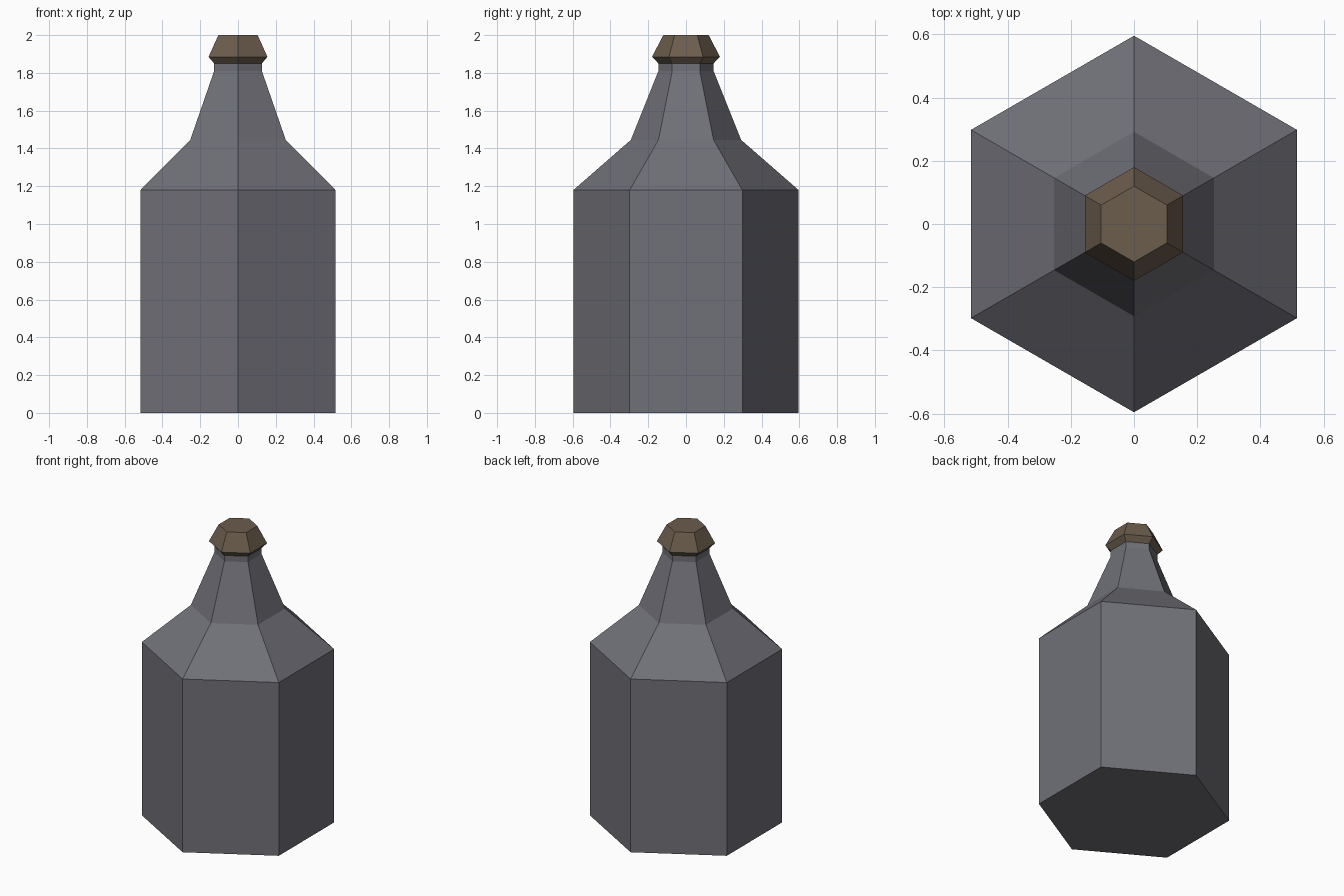
import bpy, bmesh, math

if "Cube" in bpy.data.objects:
    bpy.data.objects.remove(bpy.data.objects["Cube"])


def material(name, rgb):
    m = bpy.data.materials.new(name)
    m.diffuse_color = (*rgb, 1.0)
    m.use_nodes = True
    m.node_tree.nodes["Principled BSDF"].inputs["Base Color"].default_value = m.diffuse_color
    return m


def lathe_hex(name, profile, mat, sides=6):
    """Stack of hexagonal rings (radius, height), capped at both ends."""
    bm = bmesh.new()
    rings = []
    for r, z in profile:
        rings.append([bm.verts.new((r * math.cos(a), r * math.sin(a), z))
                      for a in (math.pi / 2 + 2 * math.pi * i / sides for i in range(sides))])
    for lo, hi in zip(rings, rings[1:]):
        for i in range(sides):
            j = (i + 1) % sides
            bm.faces.new((lo[i], lo[j], hi[j], hi[i]))
    bm.faces.new(rings[0][::-1])
    bm.faces.new(rings[-1])
    bmesh.ops.recalc_face_normals(bm, faces=bm.faces)
    mesh = bpy.data.meshes.new(name)
    bm.to_mesh(mesh)
    bm.free()
    mesh.materials.append(mat)
    obj = bpy.data.objects.new(name, mesh)
    bpy.context.collection.objects.link(obj)
    return obj


glass = material("grey glass", (0.162, 0.162, 0.188))
cork = material("brown cork", (0.150, 0.109, 0.074))

# Bottle: straight body, sloped shoulder, tapered neck, short lip
lathe_hex("bottle", [(0.596, 0), (0.596, 1.18), (0.292, 1.445),
                     (0.146, 1.81), (0.146, 1.85)], glass)

# Stopper: flares out over the lip, then tapers to a flat top
lathe_hex("stopper", [(0.146, 1.85), (0.18, 1.885), (0.12, 2.0)], cork)
